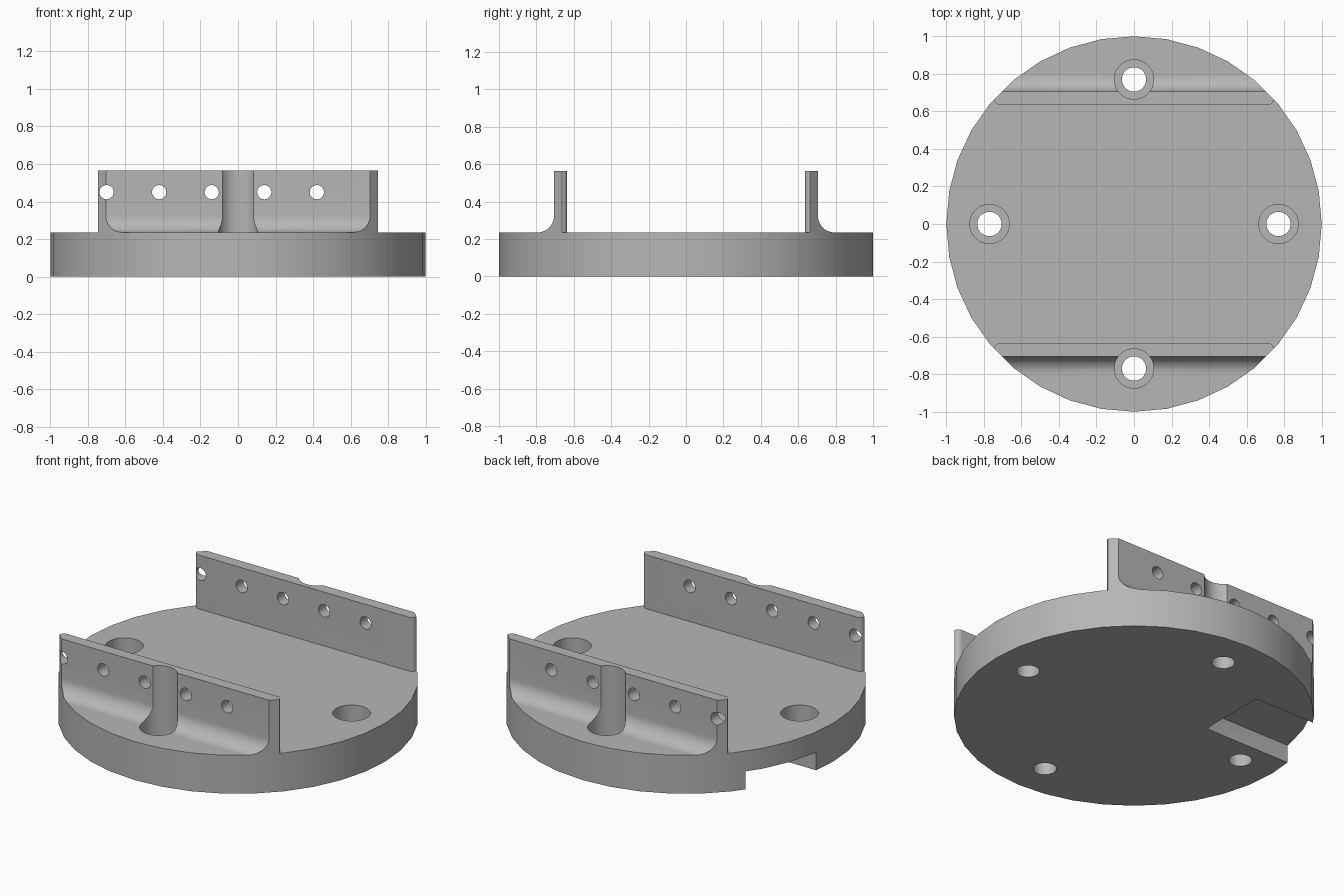
import bpy, bmesh, math
from mathutils import Matrix, Vector

cube = bpy.data.objects.get("Cube")
if cube:
    bpy.data.objects.remove(cube)

# One plain grey
GREY = (0.47, 0.47, 0.47, 1)
grey = bpy.data.materials.new("plain grey")
grey.use_nodes = True
grey.diffuse_color = GREY
grey.node_tree.nodes["Principled BSDF"].inputs["Base Color"].default_value = GREY

DISC_TOP, RAIL_TOP = 0.235, 0.565
RAIL_IN, RAIL_OUT, RAIL_END = 0.635, 0.705, 0.745
FILLET = 0.09
BOLT = 0.77


def finish(name, bm):
    bmesh.ops.recalc_face_normals(bm, faces=bm.faces)
    mesh = bpy.data.meshes.new(name)
    bm.to_mesh(mesh)
    bm.free()
    mesh.materials.append(grey)
    ob = bpy.data.objects.new(name, mesh)
    bpy.context.collection.objects.link(ob)
    return ob


def cylinder(name, radius, a, b, segments):
    """Cylinder running from point a to point b."""
    a, b = Vector(a), Vector(b)
    turn = (b - a).to_track_quat('Z', 'Y').to_matrix().to_4x4()
    bm = bmesh.new()
    bmesh.ops.create_cone(bm, cap_ends=True, segments=segments, radius1=radius,
                          radius2=radius, depth=(b - a).length,
                          matrix=Matrix.Translation((a + b) / 2) @ turn)
    return finish(name, bm)


def cut(target, tool, operation='DIFFERENCE'):
    """Apply a boolean, then discard the tool."""
    mod = target.modifiers.new("cut", 'BOOLEAN')
    mod.operation, mod.object, mod.solver = operation, tool, 'EXACT'
    tool.hide_render = True
    bpy.context.view_layer.objects.active = target
    bpy.ops.object.modifier_apply(modifier=mod.name)
    bpy.data.objects.remove(tool)


def rail(name, side):
    """Upright wall with a concave fillet at its outer foot."""
    profile = [(RAIL_IN, DISC_TOP), (RAIL_IN, RAIL_TOP), (RAIL_OUT, RAIL_TOP)]
    for i in range(11):
        t = math.pi / 2 * i / 10
        profile.append((RAIL_OUT + FILLET * (1 - math.cos(t)),
                        DISC_TOP + FILLET * (1 - math.sin(t))))
    bm = bmesh.new()
    face = bm.faces.new([bm.verts.new((-RAIL_END, side * y, z)) for y, z in profile])
    new = bmesh.ops.extrude_face_region(bm, geom=[face])["geom"]
    bmesh.ops.translate(bm, vec=(2 * RAIL_END, 0, 0),
                        verts=[v for v in new if isinstance(v, bmesh.types.BMVert)])
    # Round the inner upright corners
    corners = [e for e in bm.edges
               if all(abs(abs(v.co.y) - RAIL_IN) < 0.001 for v in e.verts)
               and abs(e.verts[0].co.z - e.verts[1].co.z) > 0.1]
    bmesh.ops.bevel(bm, geom=corners, offset=0.03, segments=5, profile=0.5, affect='EDGES')
    ob = finish(name, bm)
    # Trim the ends to the disc rim
    cut(ob, cylinder("rim_trim", 1, (0, 0, -1), (0, 0, 1), 36), 'INTERSECT')
    # Row of cross holes
    for i in range(5):
        x = -0.70 + 0.28 * i
        cut(ob, cylinder("cross_hole", 0.038, (x, side * 0.5, 0.45), (x, side, 0.45), 24))
    return ob


disc = cylinder("base_disc", 1, (0, 0, 0), (0, 0, DISC_TOP), 36)
back_rail = rail("back_rail", 1)
front_rail = rail("front_rail", -1)

# Counterbored bolt holes, the bores also relieving the rails
for x, y in ((BOLT, 0), (-BOLT, 0), (0, BOLT), (0, -BOLT)):
    cut(disc, cylinder("bolt_hole", 0.065, (x, y, -0.1), (x, y, 0.5), 32))
    cut(disc, cylinder("counterbore", 0.105, (x, y, 0.1), (x, y, 1), 32))
for ob, y in ((back_rail, BOLT), (front_rail, -BOLT)):
    cut(ob, cylinder("counterbore", 0.105, (0, y, 0.1), (0, y, 1), 32))

# Slot in the underside, open at the rim
X0, X1, Y0, Y1, DEPTH = -1.2, -0.40, 0.15, 0.58, 0.11
bm = bmesh.new()
bmesh.ops.create_cube(bm, size=1, matrix=Matrix.Translation(((X0 + X1) / 2, (Y0 + Y1) / 2, 0))
                      @ Matrix.Diagonal((X1 - X0, Y1 - Y0, 2 * DEPTH, 1)))
inner = [e for e in bm.edges if all(abs(v.co.x - X1) < 0.001 for v in e.verts)
         and abs(e.verts[0].co.z - e.verts[1].co.z) > 0.1]
bmesh.ops.bevel(bm, geom=inner, offset=0.02, segments=4, profile=0.5, affect='EDGES')
cut(disc, finish("slot", bm))

# Smooth rounds, crisp edges
bpy.ops.object.select_all(action='DESELECT')
for ob in (disc, back_rail, front_rail):
    ob.select_set(True)
bpy.context.view_layer.objects.active = disc
bpy.ops.object.shade_smooth_by_angle(angle=math.radians(30))
